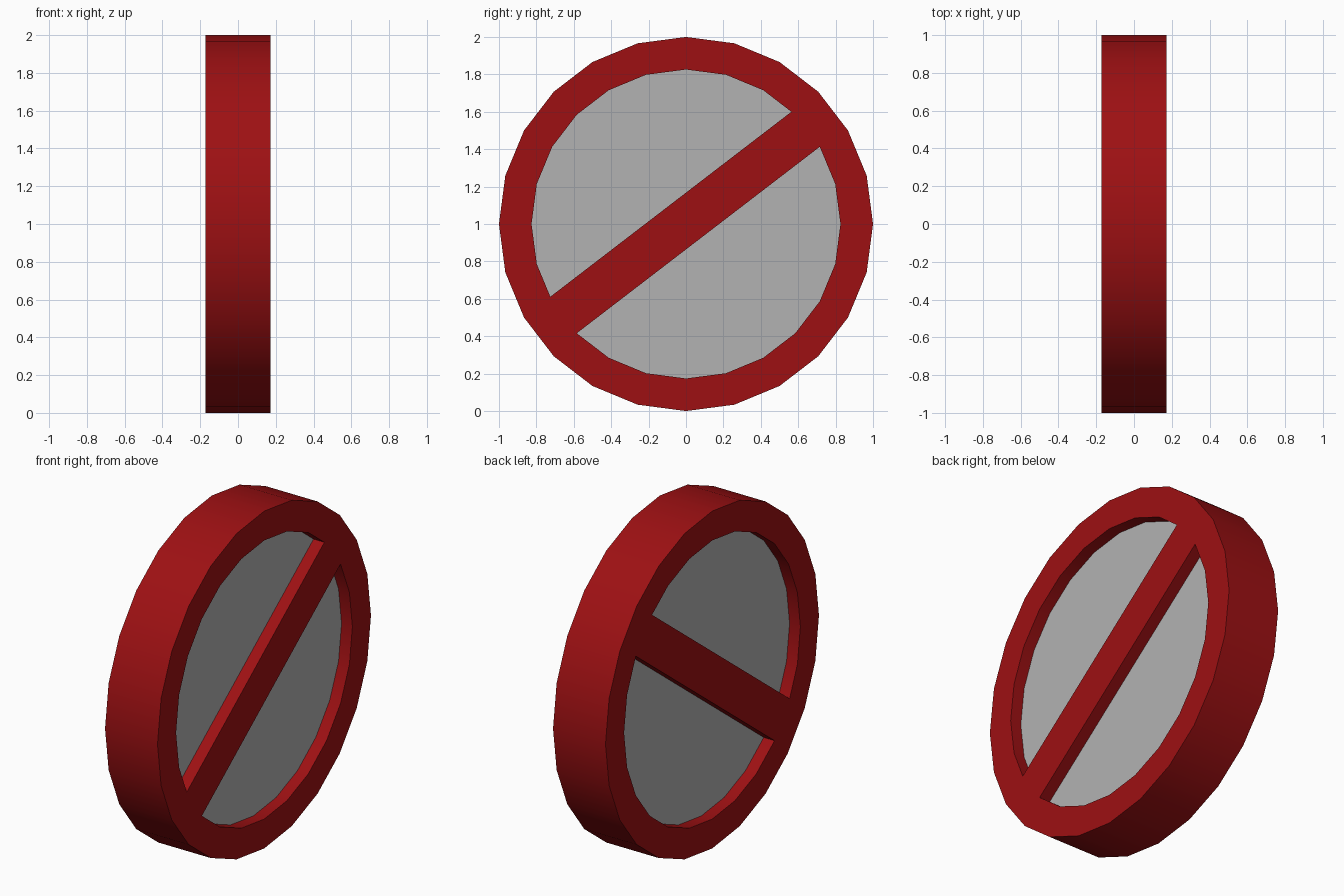
import bpy, bmesh, math
from mathutils import Vector, Matrix

if "Cube" in bpy.data.objects:
    bpy.data.objects.remove(bpy.data.objects["Cube"])

SIDES, R_OUT, R_IN = 24, 1.0, 0.826
HALF, PANEL_HALF = 0.172, 0.101
CENTRE = Vector((0, 0, 1))


def material(name, rgb):
    m = bpy.data.materials.new(name)
    m.diffuse_color = (*rgb, 1)
    m.use_nodes = True
    m.node_tree.nodes["Principled BSDF"].inputs["Base Color"].default_value = m.diffuse_color
    return m


red = material("dark red", (0.34, 0.0052, 0.0064))
grey = material("mid grey", (0.45, 0.45, 0.45))


def finish(bm, name, mat, smooth=False):
    bmesh.ops.recalc_face_normals(bm, faces=bm.faces[:])
    me = bpy.data.meshes.new(name)
    bm.to_mesh(me)
    bm.free()
    me.materials.append(mat)
    ob = bpy.data.objects.new(name, me)
    bpy.context.collection.objects.link(ob)
    ob.location = CENTRE
    if smooth:
        bpy.ops.object.select_all(action='DESELECT')
        ob.select_set(True)
        bpy.context.view_layer.objects.active = ob
        bpy.ops.object.shade_smooth_by_angle(angle=math.radians(30))
    return ob


def disc(radius, half):
    """Prism along x with a corner on the +y axis."""
    bm = bmesh.new()
    rot = Matrix.Rotation(math.pi / 2, 4, 'Y')
    bmesh.ops.create_cone(bm, cap_ends=True, segments=SIDES, radius1=radius,
                          radius2=radius, depth=2 * half, matrix=rot)
    return bm


# Outer ring: rectangular section swept around x
bm = bmesh.new()
loops = []
for i in range(SIDES):
    a = 2 * math.pi * i / SIDES
    loops.append([bm.verts.new((x, r * math.cos(a), r * math.sin(a)))
                  for x, r in ((HALF, R_OUT), (HALF, R_IN), (-HALF, R_IN), (-HALF, R_OUT))])
for i in range(SIDES):
    p, q = loops[i], loops[(i + 1) % SIDES]
    for k in range(4):
        j = (k + 1) % 4
        bm.faces.new((p[k], q[k], q[j], p[j]))
finish(bm, "ring", red, True)

# Recessed panel
finish(disc(R_IN + 0.01, PANEL_HALF), "panel", grey)

# Diagonal bar: the inner disc trimmed to a strip, flush with the ring
bm = disc(R_IN, HALF)
ang = math.radians(37.5)
n = Vector((0, -math.sin(ang), math.cos(ang)))
for normal, dist in ((n, 0.133), (-n, 0.1078)):
    cut = bmesh.ops.bisect_plane(bm, geom=bm.verts[:] + bm.edges[:] + bm.faces[:], dist=1e-4,
                                 plane_co=normal * dist, plane_no=normal, clear_outer=True)
    bmesh.ops.holes_fill(bm, edges=[e for e in bm.edges if e.is_boundary], sides=0)
finish(bm, "diagonal_bar", red)
